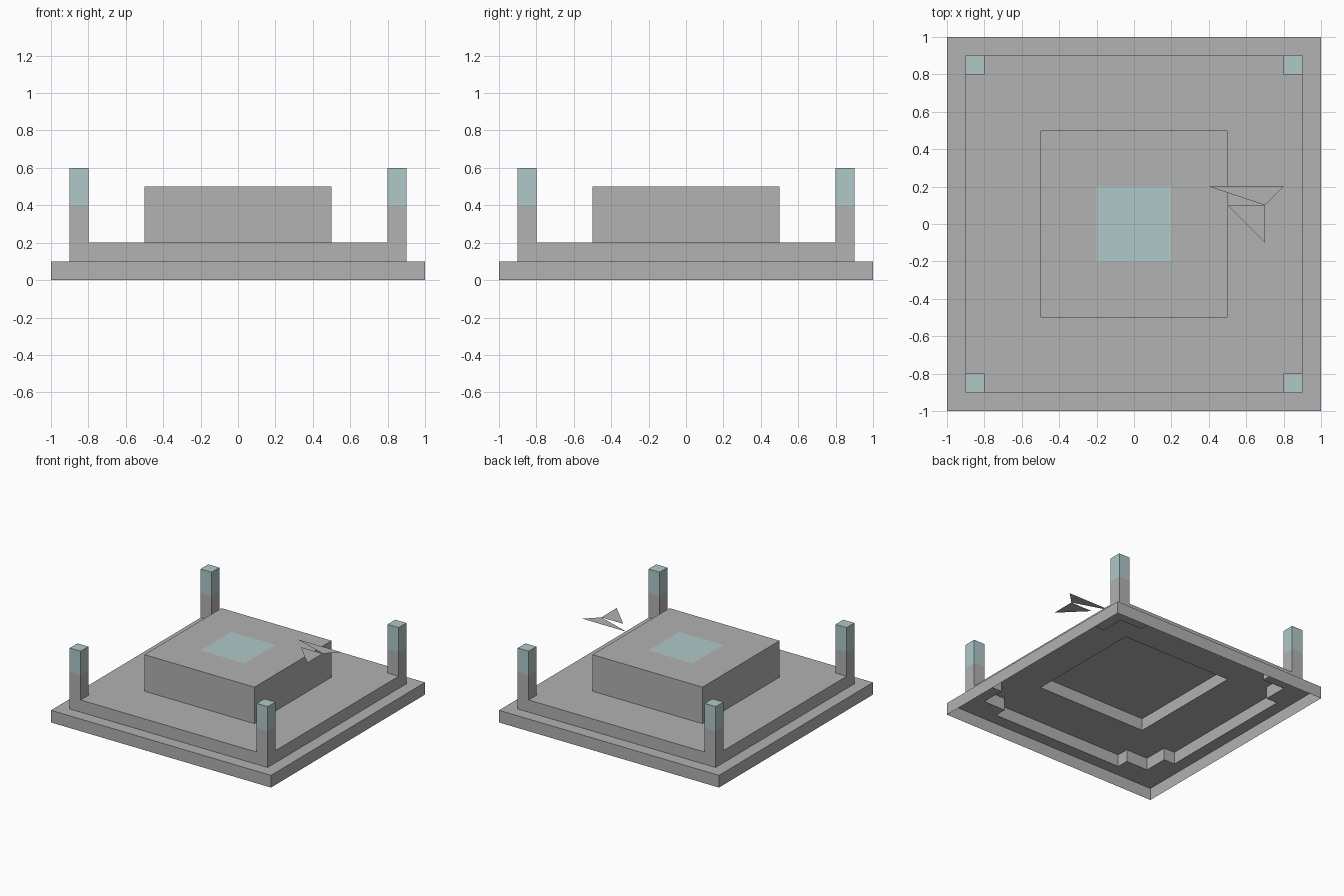
import bpy
import bmesh

cube = bpy.data.objects.get("Cube")
if cube:
    bpy.data.objects.remove(cube, do_unlink=True)


def material(name, color):
    mat = bpy.data.materials.new(name)
    mat.use_nodes = True
    mat.diffuse_color = color
    mat.node_tree.nodes["Principled BSDF"].inputs["Base Color"].default_value = color
    return mat


STONE = material("stone grey", (0.445, 0.445, 0.445, 1))
GLASS = material("pale teal", (0.434, 0.578, 0.578, 1))
SIGNS = [(-1, -1), (1, -1), (1, 1), (-1, 1)]


def finish(name, bm, mats):
    mesh = bpy.data.meshes.new(name)
    bm.to_mesh(mesh)
    bm.free()
    for mat in mats:
        mesh.materials.append(mat)
    obj = bpy.data.objects.new(name, mesh)
    bpy.context.collection.objects.link(obj)
    return obj


def square_shell(name, profile, mat, cap=False, flip=False):
    """Sweep a (half width, height) profile around a square; optionally close it."""
    bm = bmesh.new()
    loops = [[bm.verts.new((sx * h, sy * h, z)) for sx, sy in SIGNS] for h, z in profile]
    for low, high in zip(loops, loops[1:]):
        for i in range(4):
            j = (i + 1) % 4
            bm.faces.new((low[i], low[j], high[j], high[i]))
    if cap:
        bm.faces.new(loops[-1])
    if flip:
        bmesh.ops.reverse_faces(bm, faces=bm.faces[:])
    return finish(name, bm, [mat])


def flat_shape(name, points, z, mat):
    bm = bmesh.new()
    face = bm.faces.new([bm.verts.new((x, y, z)) for x, y in points])
    face.normal_update()
    if face.normal.z < 0:
        face.normal_flip()
    return finish(name, bm, [mat])


# Hollow stepped base, open underneath
square_shell("plinth", [(1, 0), (1, 0.1), (0.9, 0.1)], STONE)
square_shell("upper_step", [(0.9, 0.1), (0.9, 0.2), (0.5, 0.2)], STONE)
square_shell("centre_block", [(0.5, 0.2), (0.5, 0.5), (0.2, 0.5)], STONE)
square_shell("block_underside", [(0.5, 0.3)], STONE, cap=True, flip=True)
square_shell("top_panel", [(0.2, 0.5)], GLASS, cap=True)

L_SHAPE = [(0.9, 0.9), (0.6, 0.9), (0.6, 0.8), (0.8, 0.8), (0.8, 0.6), (0.9, 0.6)]


def corner_bracket(name, sx, sy):
    """L-shaped thickening inside the step: underside plus its inner walls."""
    bm = bmesh.new()
    low = [bm.verts.new((sx * x, sy * y, 0.1)) for x, y in L_SHAPE]
    high = [bm.verts.new((sx * x, sy * y, 0.2)) for x, y in L_SHAPE]
    bm.faces.new(low)
    for i in range(1, 5):
        bm.faces.new((low[i], low[i + 1], high[i + 1], high[i]))
    bmesh.ops.recalc_face_normals(bm, faces=bm.faces[:])
    if any(f.normal.z > 0.5 for f in bm.faces):
        bmesh.ops.reverse_faces(bm, faces=bm.faces[:])
    return finish(name, bm, [STONE])


def corner_post(name, sx, sy):
    """Square post with a coloured upper half."""
    obj = square_shell(name, [(0.05, 0.2), (0.05, 0.4), (0.05, 0.6)], STONE, cap=True)
    obj.data.materials.append(GLASS)
    for poly in obj.data.polygons:
        poly.material_index = int(poly.center.z > 0.4)
    obj.location = (sx * 0.85, sy * 0.85, 0)


# Corner posts and the brackets beneath them
for (sx, sy), place in zip(SIGNS, ("front_right", "front_left", "back_left", "back_right")):
    corner_bracket(place + "_bracket", sx, sy)
    corner_post(place + "_post", sx, sy)

# Two thin triangular fins floating beside the block
flat_shape("long_fin", [(0.4, 0.2), (0.7, 0.1), (0.8, 0.2)], 0.6, STONE)
flat_shape("short_fin", [(0.5, 0.1), (0.7, -0.1), (0.7, 0.1)], 0.6, STONE)
